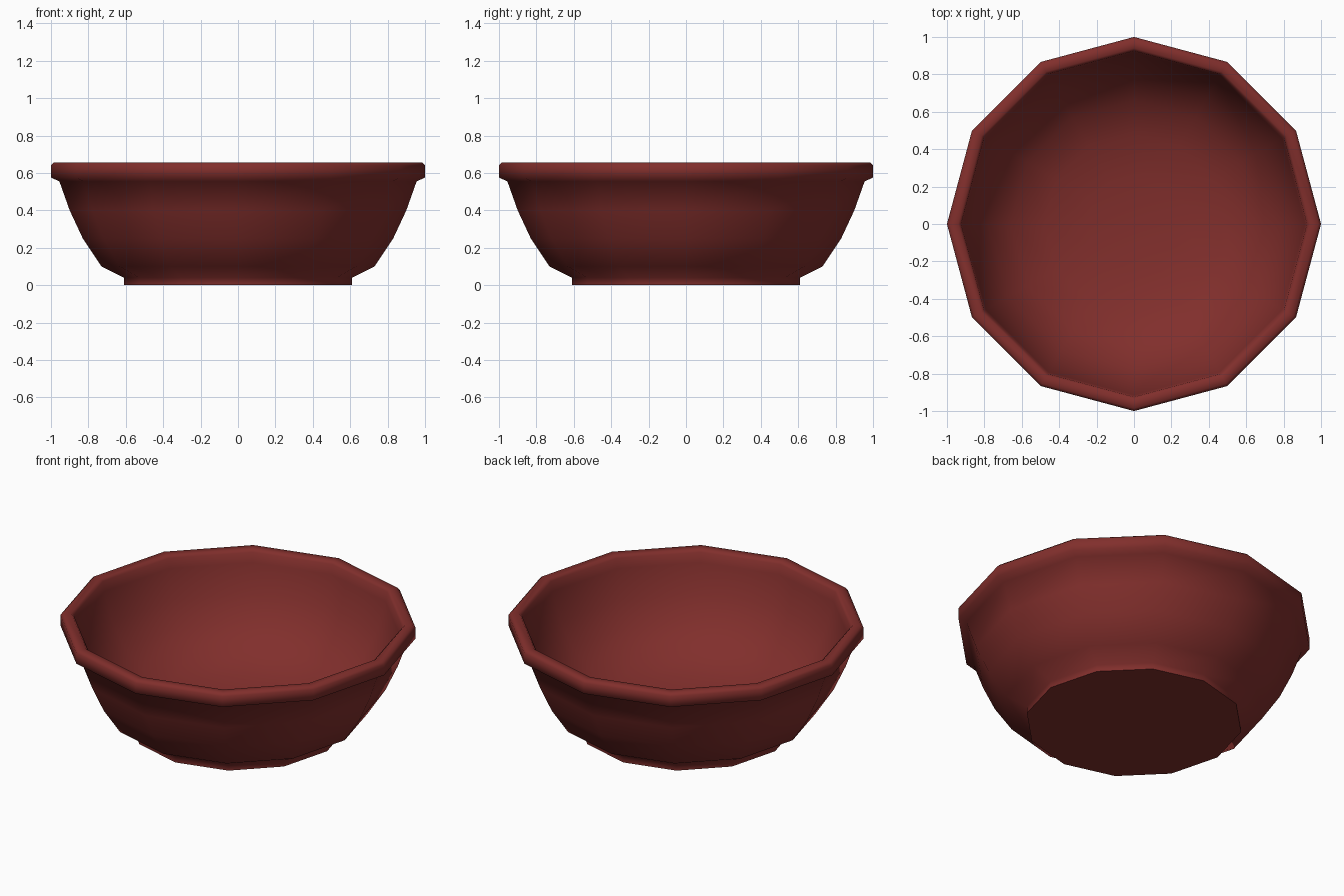
import bpy, bmesh, math

if "Cube" in bpy.data.objects:
    bpy.data.objects.remove(bpy.data.objects["Cube"])

SIDES = 12

# Closed half-section (radius, height): foot, outer wall, rolled rim, inner wall, floor
PROFILE = [
    (0, 0), (0.61, 0), (0.61, 0.04), (0.73, 0.10), (0.83, 0.25), (0.90, 0.40),
    (0.955, 0.555), (1.0, 0.575), (1.0, 0.64), (0.985, 0.655),
    (0.94, 0.655), (0.925, 0.64), (0.915, 0.58), (0.86, 0.41), (0.78, 0.275),
    (0.66, 0.16), (0.48, 0.085), (0.25, 0.05), (0, 0.04),
]


def lathe(name, profile, sides):
    bm = bmesh.new()
    rings = []
    for r, z in profile:
        count = sides if r else 1
        rings.append([bm.verts.new((r * math.cos(math.tau * i / sides),
                                    r * math.sin(math.tau * i / sides), z))
                      for i in range(count)])
    for a, b in zip(rings, rings[1:]):
        for i in range(sides):
            j = (i + 1) % sides
            if len(a) == 1:
                bm.faces.new((a[0], b[j], b[i]))
            elif len(b) == 1:
                bm.faces.new((a[i], a[j], b[0]))
            else:
                bm.faces.new((a[i], a[j], b[j], b[i]))
    bmesh.ops.recalc_face_normals(bm, faces=bm.faces)
    mesh = bpy.data.meshes.new(name)
    bm.to_mesh(mesh)
    bm.free()
    obj = bpy.data.objects.new(name, mesh)
    bpy.context.collection.objects.link(obj)
    return obj


# Bowl
bowl = lathe("bowl", PROFILE, SIDES)
red = bpy.data.materials.new("dark_red")
red.diffuse_color = (0.22, 0.028, 0.025, 1)
red.use_nodes = True
red.node_tree.nodes["Principled BSDF"].inputs["Base Color"].default_value = red.diffuse_color
bowl.data.materials.append(red)

bpy.context.view_layer.objects.active = bowl
bowl.select_set(True)
bpy.ops.object.shade_smooth_by_angle(angle=math.radians(80))
